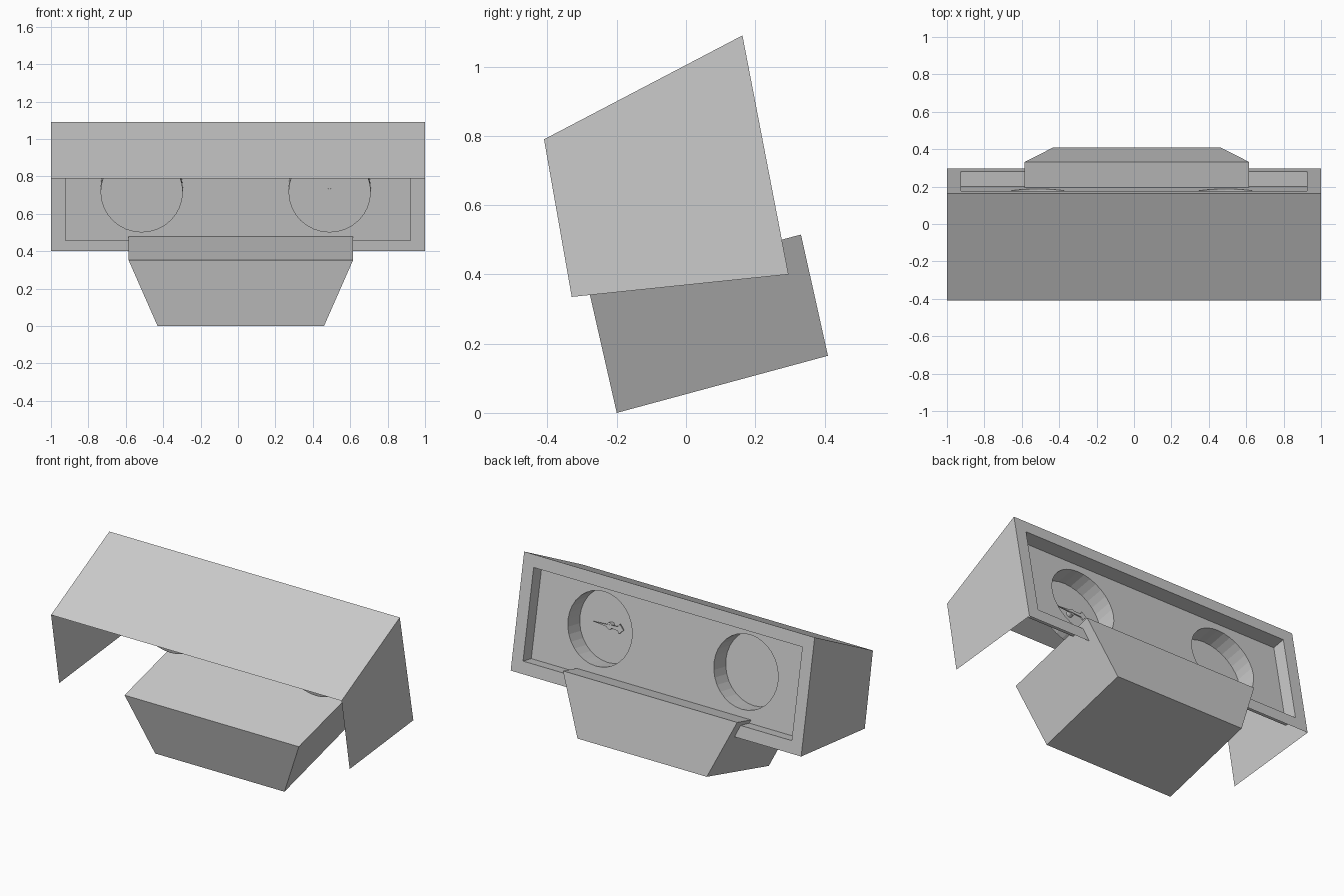
import bpy, bmesh, math
from mathutils import Matrix, Vector

if "Cube" in bpy.data.objects:
    bpy.data.objects.remove(bpy.data.objects["Cube"], do_unlink=True)

grey = bpy.data.materials.new("plain_grey")
grey.use_nodes = True
COLOUR = (0.6, 0.6, 0.6, 1)
grey.diffuse_color = COLOUR
grey.node_tree.nodes["Principled BSDF"].inputs["Base Color"].default_value = COLOUR


def add_object(name, bm, matrix=None):
    bmesh.ops.recalc_face_normals(bm, faces=bm.faces[:])
    mesh = bpy.data.meshes.new(name)
    bm.to_mesh(mesh)
    bm.free()
    mesh.materials.append(grey)
    obj = bpy.data.objects.new(name, mesh)
    bpy.context.collection.objects.link(obj)
    if matrix:
        obj.matrix_world = matrix
    return obj


def ring(bm, points, z):
    return [bm.verts.new((x, y, z)) for x, y in points]


def bridge(bm, a, b):
    for i in range(len(a)):
        j = (i + 1) % len(a)
        bm.faces.new((a[i], a[j], b[j], b[i]))


def rectangle(hx, hy):
    return [(-hx, -hy), (hx, -hy), (hx, hy), (-hx, hy)]


# Hood: thin top and side sheets, open at the front and below
bm = bmesh.new()
profile = [(-0.33, 0.335), (-0.41, 0.79), (0.163, 1.09), (0.296, 0.40)]
left, right = [[bm.verts.new((x, y, z)) for y, z in profile] for x in (1, -1)]
bm.faces.new(left)
bm.faces.new(right)
bm.faces.new((left[1], left[2], right[2], right[1]))
add_object("hood", bm)

# Back plane: local y runs up the panel, local z runs inward
top, low = Vector((0, *profile[2])), Vector((0, *profile[3]))
up = top - low
half = up.length / 2
back = Matrix.Translation((top + low) / 2) @ Matrix.Rotation(math.atan2(up.z, up.y), 4, "X")
RIM, RECESS, WELL, RADIUS, SIDES = 0.075, 0.083, 0.12, 0.22, 32
CENTRES = (-0.515, 0.49)
WELL_V = 0.01

# Back panel: rim, recess and two round wells
bm = bmesh.new()
outer = ring(bm, rectangle(1, half), 0)
inner = ring(bm, rectangle(1 - RIM, half - RIM), 0)
floor = ring(bm, rectangle(1 - RIM, half - RIM), RECESS)
bridge(bm, outer, inner)
bridge(bm, inner, floor)
loops = [floor]
for cx in CENTRES:
    circle = [(cx + RADIUS * math.cos(2 * math.pi * i / SIDES),
               WELL_V + RADIUS * math.sin(2 * math.pi * i / SIDES)) for i in range(SIDES)]
    mouth = ring(bm, circle, RECESS)
    end = ring(bm, circle, RECESS + WELL)
    bridge(bm, mouth, end)
    bm.faces.new(end)
    loops.append(mouth)
edges = [bm.edges.get((lp[i - 1], lp[i])) for lp in loops for i in range(len(lp))]
bmesh.ops.triangle_fill(bm, edges=edges, use_beauty=True)
add_object("back_panel", bm)
bpy.data.objects["back_panel"].matrix_world = back

# Pivot through the end of the left well
bm = bmesh.new()
pivot = back @ Matrix.Translation((CENTRES[1], WELL_V, RECESS + WELL))
bmesh.ops.create_cone(bm, cap_ends=True, segments=12, radius1=0.02, radius2=0.02, depth=0.03)
add_object("needle_pivot", bm, pivot @ Matrix.Translation((0, 0, -0.012)))

# Pointer needle lying across the well
bm = bmesh.new()
outline = [(0.11, 0), (-0.06, 0.012), (-0.07, 0.03), (-0.1, 0), (-0.07, -0.03), (-0.06, -0.012)]
lower, upper = ring(bm, outline, -0.03), ring(bm, outline, -0.022)
bridge(bm, lower, upper)
bm.faces.new(lower)
bm.faces.new(upper)
add_object("needle", bm, pivot)

# Tapered block under the hood, tilted up towards the back
bm = bmesh.new()
bottom = [bm.verts.new(p) for p in
          ((-0.43, -0.2, 0), (0.46, -0.2, 0), (0.46, 0.41, 0.165), (-0.43, 0.41, 0.165))]
lid = [bm.verts.new(p) for p in
       ((-0.585, -0.28, 0.352), (0.615, -0.28, 0.352), (0.615, 0.332, 0.515), (-0.585, 0.332, 0.515))]
bridge(bm, bottom, lid)
bm.faces.new(bottom)
bm.faces.new(lid)
add_object("base_block", bm)
